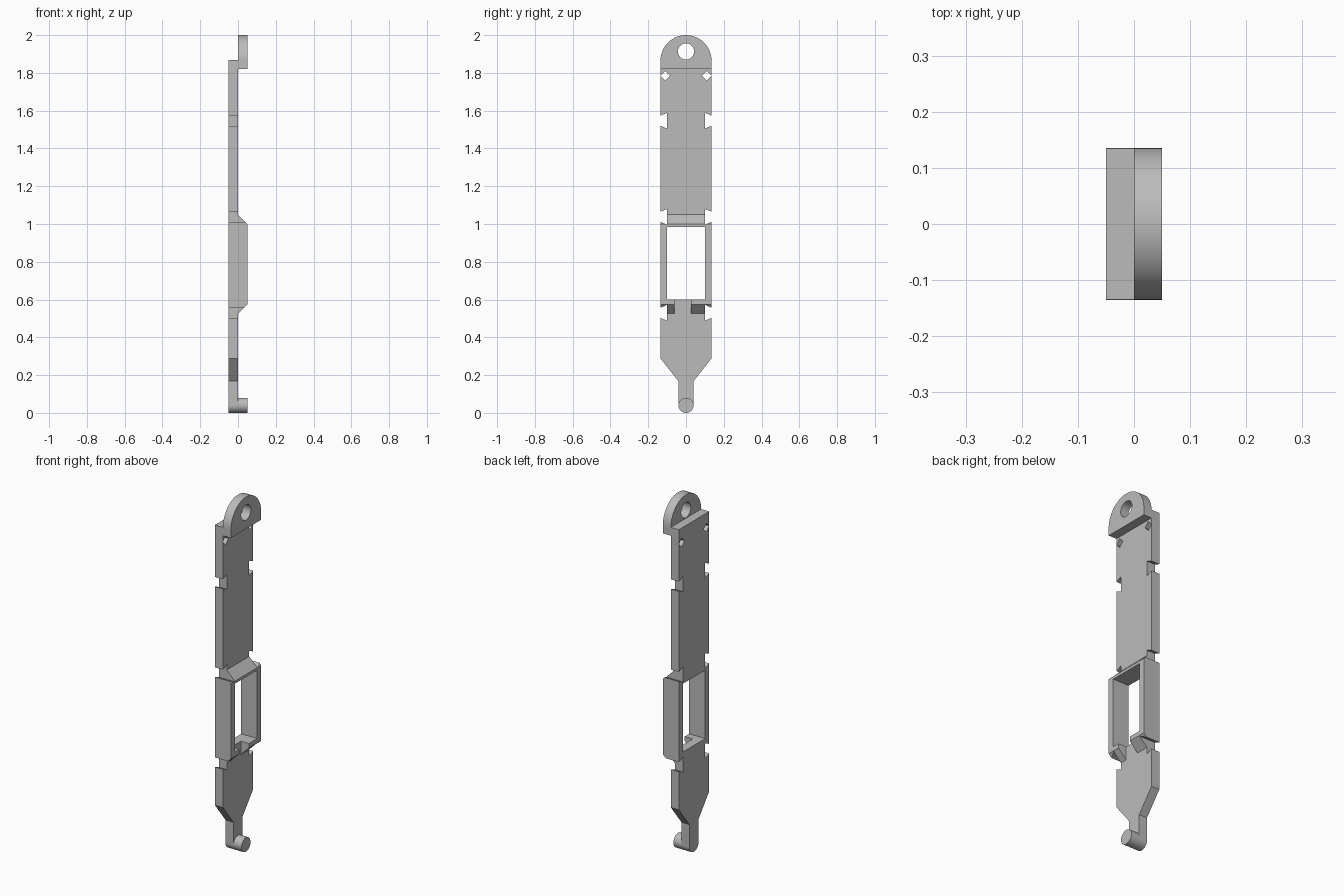
import bpy
import bmesh
import math
from mathutils import Matrix

cube = bpy.data.objects.get("Cube")
if cube:
    bpy.data.objects.remove(cube, do_unlink=True)

grey = bpy.data.materials.new("plain grey")
grey.use_nodes = True
COLOUR = (0.5, 0.5, 0.5, 1)
grey.diffuse_color = COLOUR
grey.node_tree.nodes["Principled BSDF"].inputs["Base Color"].default_value = COLOUR

W = 0.135       # half width of the bar
T = 0.05        # half thickness
INNER = 0.1     # half width at the notches and window
PIN = 0.04      # pin radius


def finish(name, bm):
    bmesh.ops.recalc_face_normals(bm, faces=bm.faces)
    mesh = bpy.data.meshes.new(name)
    bm.to_mesh(mesh)
    bm.free()
    mesh.materials.append(grey)
    obj = bpy.data.objects.new(name, mesh)
    bpy.context.collection.objects.link(obj)
    return obj


def prism(name, points, axis, low, high):
    """Extrude a (y, z) outline along x, or an (x, z) outline along y."""
    bm = bmesh.new()
    place = (lambda p: (low, p[0], p[1])) if axis == "x" else (lambda p: (p[0], low, p[1]))
    face = bm.faces.new([bm.verts.new(place(p)) for p in points])
    new = bmesh.ops.extrude_face_region(bm, geom=[face])["geom"]
    shift = (high - low, 0, 0) if axis == "x" else (0, high - low, 0)
    bmesh.ops.translate(bm, vec=shift, verts=[v for v in new if isinstance(v, bmesh.types.BMVert)])
    return finish(name, bm)


def rod(name, z, radius, low, high, sides=48, y=0):
    """Cylinder lying along x."""
    return prism(name, arc(z, radius, 0, 2 * math.pi, sides, y)[:-1], "x", low, high)


def arc(z, radius, start, end, steps, y=0):
    return [(y + radius * math.cos(start + (end - start) * i / steps),
             z + radius * math.sin(start + (end - start) * i / steps)) for i in range(steps + 1)]


def box(name, y0, y1, z0, z1, x0, x1):
    return prism(name, [(y0, z0), (y1, z0), (y1, z1), (y0, z1)], "x", x0, x1)


def boolean(target, tool, operation):
    mod = target.modifiers.new("cut", "BOOLEAN")
    mod.operation = operation
    mod.solver = "EXACT"
    mod.object = tool
    bpy.context.view_layer.objects.active = target
    bpy.ops.object.modifier_apply(modifier=mod.name)
    bpy.data.objects.remove(tool, do_unlink=True)


def smooth(obj):
    bpy.ops.object.select_all(action="DESELECT")
    obj.select_set(True)
    bpy.context.view_layer.objects.active = obj
    bpy.ops.object.shade_smooth_by_angle(angle=math.radians(30))


# Bar thickness seen from the front: plate, raised frame, top eye tab
side = [(-T, -0.1), (0, -0.1), (0, 0.525), (T, 0.575), (T, 1.0), (0, 1.05),
        (0, 1.82), (T, 1.82), (T, 2.1), (0, 2.1), (0, 1.867), (-T, 1.867)]
bar = prism("link_bar", side, "y", -0.2, 0.2)

# Outline of one edge: neck, taper, dovetail notches
edge = [(PIN, 0.168), (W, 0.288)]
for z in (0.53, 1.038, 1.547):
    edge += [(W, z - 0.027), (INNER, z - 0.042), (INNER, z + 0.042), (W, z + 0.027)]
outline = (arc(PIN, PIN, math.pi, 2 * math.pi, 24) + edge
           + arc(2 - W, W, 0, math.pi, 48)
           + [(-y, z) for y, z in reversed(edge)])
boolean(bar, prism("outline_tool", outline, "x", -0.2, 0.2), "INTERSECT")

# Window, slot in the lower frame lip, eye and diamond holes
boolean(bar, box("window_tool", -INNER, INNER, 0.6, 0.985, -0.2, 0.2), "DIFFERENCE")
boolean(bar, box("slot_tool", -0.06, 0.027, 0.5, 0.7, 0, 0.2), "DIFFERENCE")
boolean(bar, rod("eye_tool", 1.913, 0.043, -0.2, 0.2), "DIFFERENCE")
for s in (-1, 1):
    boolean(bar, rod("diamond_tool", 1.785, 0.025, -0.2, 0.2, 4, s * 0.11), "DIFFERENCE")
smooth(bar)

# Round pin at the foot
smooth(rod("hook_pin", PIN, PIN, 0, T))
